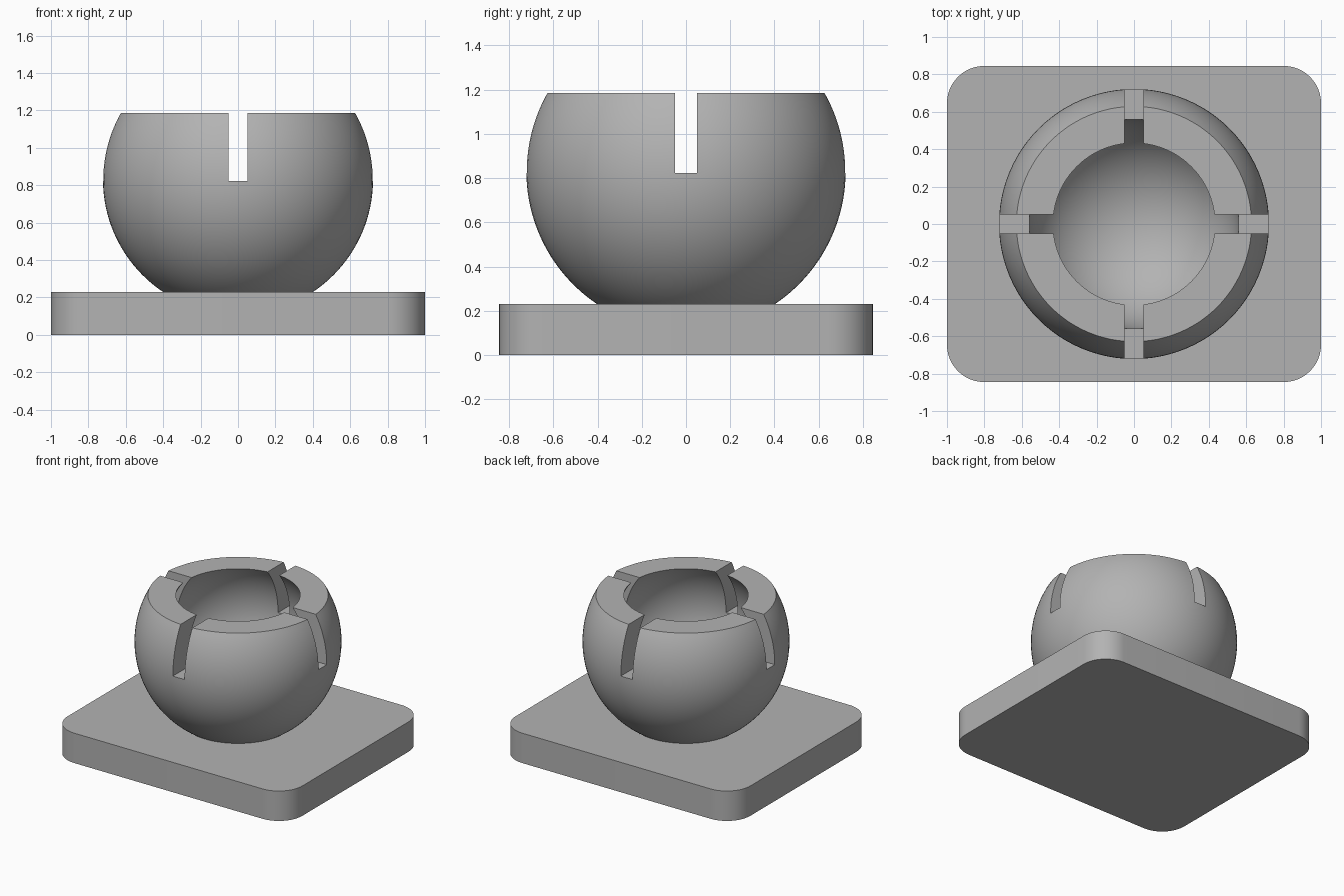
import bpy
import bmesh
from math import sin, cos, acos, pi, radians

cube = bpy.data.objects.get("Cube")
if cube:
    bpy.data.objects.remove(cube, do_unlink=True)

BASE_X, BASE_Y, BASE_H, CORNER = 1.0, 0.845, 0.23, 0.2
CENTRE, OUTER, INNER, RIM = 0.83, 0.722, 0.56, 1.185
SLOT_W, SLOT_FLOOR = 0.1, 0.823

grey = bpy.data.materials.new("plain grey")
grey.use_nodes = True
colour = (0.45, 0.45, 0.45, 1)
grey.diffuse_color = colour
grey.node_tree.nodes["Principled BSDF"].inputs["Base Color"].default_value = colour


def make_object(name, bm):
    bmesh.ops.recalc_face_normals(bm, faces=bm.faces)
    mesh = bpy.data.meshes.new(name)
    bm.to_mesh(mesh)
    bm.free()
    obj = bpy.data.objects.new(name, mesh)
    bpy.context.collection.objects.link(obj)
    mesh.materials.append(grey)
    return obj


def box(name, size, centre):
    bm = bmesh.new()
    bmesh.ops.create_cube(bm, size=1)
    bmesh.ops.scale(bm, vec=size, verts=bm.verts)
    bmesh.ops.translate(bm, vec=centre, verts=bm.verts)
    return make_object(name, bm)


def activate(obj):
    bpy.ops.object.select_all(action="DESELECT")
    obj.select_set(True)
    bpy.context.view_layer.objects.active = obj


def arc(radius, start, end, steps):
    """Points on a sphere section, by angle from the upward axis."""
    angles = [start + (end - start) * i / steps for i in range(steps + 1)]
    return [(radius * sin(a), CENTRE + radius * cos(a)) for a in angles]


# Base plate with rounded vertical corners
bm = bmesh.new()
bmesh.ops.create_cube(bm, size=2)
bmesh.ops.scale(bm, vec=(BASE_X, BASE_Y, BASE_H / 2), verts=bm.verts)
bmesh.ops.translate(bm, vec=(0, 0, BASE_H / 2), verts=bm.verts)
uprights = [e for e in bm.edges
            if abs(e.verts[0].co.z - e.verts[1].co.z) > BASE_H / 2]
bmesh.ops.bevel(bm, geom=uprights, offset=CORNER, offset_type="OFFSET",
                segments=12, profile=0.5, affect="EDGES")
base = make_object("base_plate", bm)

# Hollow ball socket, cut flat at the rim and sunk slightly into the base
rise = RIM - CENTRE
foot = BASE_H - 0.02 - CENTRE
profile = [(0, BASE_H - 0.02)]
profile += arc(OUTER, acos(foot / OUTER), acos(rise / OUTER), 36)
profile += arc(INNER, acos(rise / INNER), pi, 36)
profile[-1] = (0, CENTRE - INNER)
bm = bmesh.new()
verts = [bm.verts.new((r, 0, z)) for r, z in profile]
edges = [bm.edges.new(pair) for pair in zip(verts, verts[1:])]
bmesh.ops.spin(bm, geom=verts + edges, cent=(0, 0, 0), axis=(0, 0, 1),
               angle=2 * pi, steps=96)
bmesh.ops.remove_doubles(bm, verts=bm.verts, dist=0.0001)
socket = make_object("ball_socket", bm)

# Two crossing cutters leave four slots in the socket wall
height = 1.0
middle = (0, 0, SLOT_FLOOR + height / 2)
for name, size in (("slot_cutter_x", (2, SLOT_W, height)),
                   ("slot_cutter_y", (SLOT_W, 2, height))):
    cutter = box(name, size, middle)
    cut = socket.modifiers.new(name, "BOOLEAN")
    cut.operation = "DIFFERENCE"
    cut.solver = "EXACT"
    cut.object = cutter
    activate(socket)
    bpy.ops.object.modifier_apply(modifier=cut.name)
    bpy.data.objects.remove(cutter, do_unlink=True)

# Smooth the curved walls and keep the cut edges crisp
for obj in (base, socket):
    activate(obj)
    bpy.ops.object.shade_smooth_by_angle(angle=radians(30))
